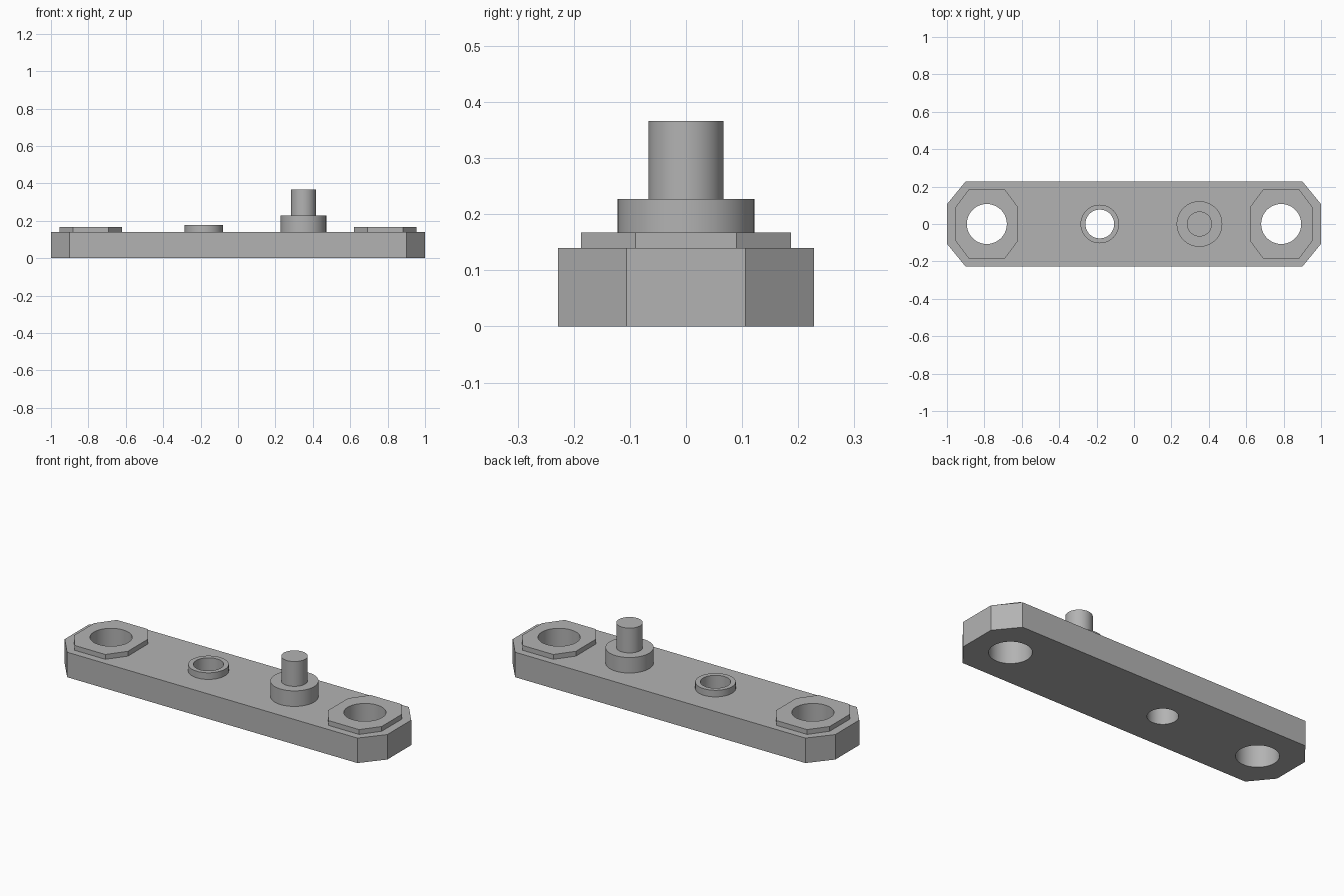
import bpy, bmesh, math

cube = bpy.data.objects.get("Cube")
if cube:
    bpy.data.objects.remove(cube, do_unlink=True)

grey = bpy.data.materials.new("plain grey")
grey.use_nodes = True
COLOUR = (0.45, 0.45, 0.45, 1)
grey.diffuse_color = COLOUR
grey.node_tree.nodes["Principled BSDF"].inputs["Base Color"].default_value = COLOUR

THICK = 0.14      # bar thickness
BOLT_X = 0.787    # distance of the end holes from the middle
RING_X, STUD_X = -0.183, 0.35


def prism(name, outline, z0, z1):
    """Extrude a flat outline from z0 up to z1."""
    bm = bmesh.new()
    base = bm.faces.new([bm.verts.new((x, y, z0)) for x, y in outline])
    top = bmesh.ops.extrude_face_region(bm, geom=[base])["geom"]
    verts = [v for v in top if isinstance(v, bmesh.types.BMVert)]
    bmesh.ops.translate(bm, verts=verts, vec=(0, 0, z1 - z0))
    bmesh.ops.recalc_face_normals(bm, faces=bm.faces)
    mesh = bpy.data.meshes.new(name)
    bm.to_mesh(mesh)
    bm.free()
    mesh.materials.append(grey)
    obj = bpy.data.objects.new(name, mesh)
    bpy.context.collection.objects.link(obj)
    return obj


def octagon(cx, hx, hy, fx, fy):
    """Chamfered rectangle: half sizes hx, hy and half flat lengths fx, fy."""
    quarter = [(hx, fy), (fx, hy)]
    pts = quarter + [(-x, y) for x, y in reversed(quarter)]
    pts += [(-x, -y) for x, y in pts]
    return [(cx + x, y) for x, y in pts]


def circle(cx, r, n=64):
    return [(cx + r * math.cos(math.tau * i / n), r * math.sin(math.tau * i / n))
            for i in range(n)]


def drill(obj, cutter):
    mod = obj.modifiers.new("hole", 'BOOLEAN')
    mod.operation = 'DIFFERENCE'
    mod.solver = 'EXACT'
    mod.object = cutter


# Bar with chamfered corners, raised end pads, collar and stepped stud
bar = prism("bar", octagon(0, 1, 0.228, 0.9, 0.106), 0, THICK)
parts = [bar]
holes = []
for side, label in ((-1, "right"), (1, "left")):
    pad = prism(label + "_pad", octagon(side * BOLT_X, 0.167, 0.187, 0.095, 0.09), THICK, 0.167)
    hole = prism(label + "_hole_cutter", circle(side * BOLT_X, 0.107), -0.1, 0.5)
    drill(bar, hole)
    drill(pad, hole)
    parts.append(pad)
    holes.append(hole)

collar = prism("collar", circle(RING_X, 0.103), THICK, 0.177)
bore = prism("bore_cutter", circle(RING_X, 0.077), -0.1, 0.5)
drill(bar, bore)
drill(collar, bore)
holes.append(bore)
boss = prism("stud_base", circle(STUD_X, 0.122), THICK, 0.227)
pin = prism("stud_pin", circle(STUD_X, 0.067), 0.227, 0.366)
parts += [collar, boss, pin]

# Apply the holes, remove the cutters and smooth the round walls
for obj in parts:
    bpy.ops.object.select_all(action='DESELECT')
    obj.select_set(True)
    bpy.context.view_layer.objects.active = obj
    for mod in list(obj.modifiers):
        bpy.ops.object.modifier_apply(modifier=mod.name)
    bpy.ops.object.shade_smooth_by_angle(angle=math.radians(30))
for hole in holes:
    bpy.data.objects.remove(hole, do_unlink=True)
